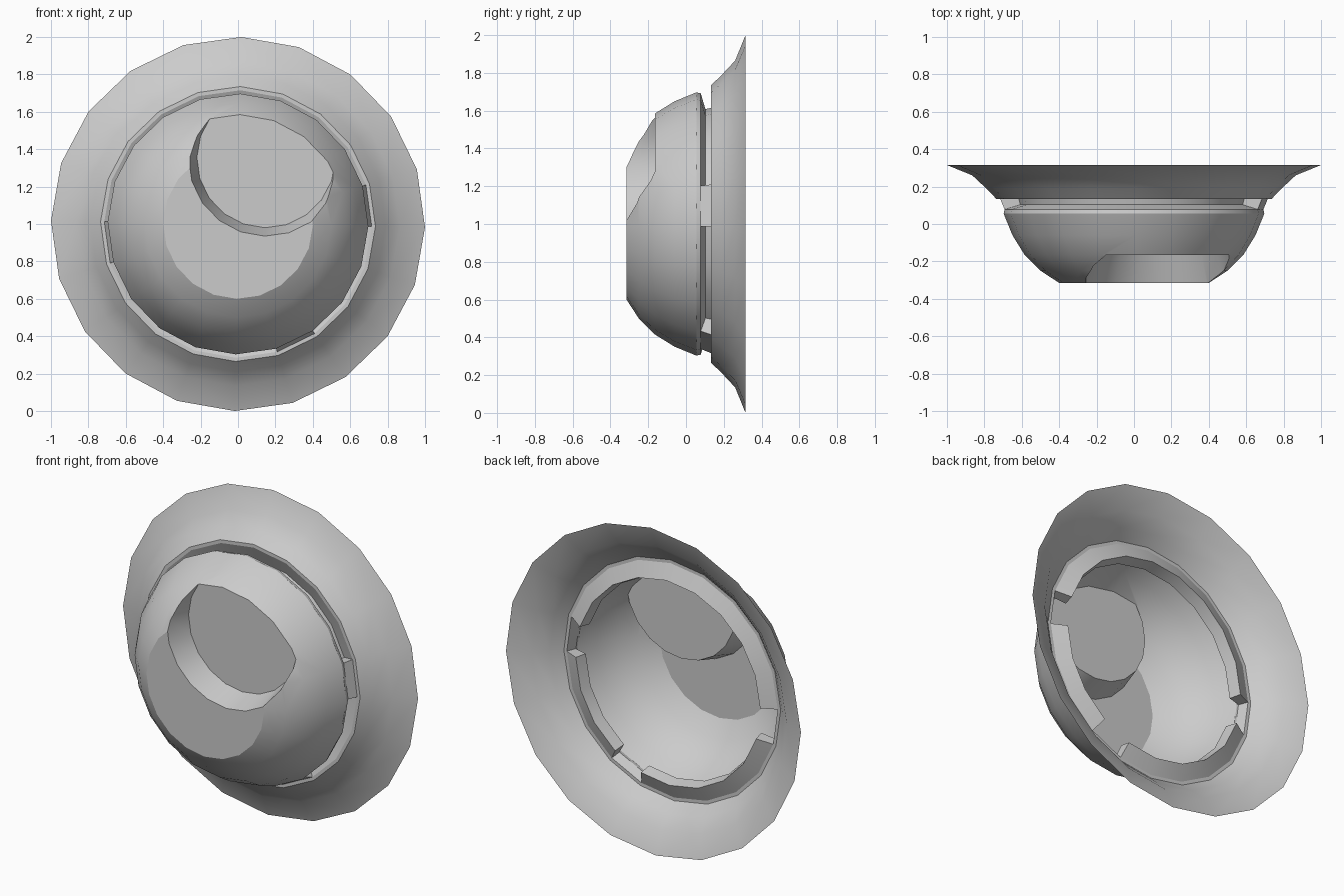
import bpy, bmesh, math

if "Cube" in bpy.data.objects:
    bpy.data.objects.remove(bpy.data.objects["Cube"])

SIDES = 20
TURN = math.radians(-1)


def ring_point(r, y, k, cx=0.0, cz=1.0):
    a = TURN + 2 * math.pi * k / SIDES
    return (cx + r * math.cos(a), y, cz + r * math.sin(a))


def finish(bm, name, smooth=True):
    bmesh.ops.remove_doubles(bm, verts=bm.verts, dist=1e-5)
    bmesh.ops.recalc_face_normals(bm, faces=bm.faces)
    mesh = bpy.data.meshes.new(name)
    bm.to_mesh(mesh)
    bm.free()
    obj = bpy.data.objects.new(name, mesh)
    bpy.context.collection.objects.link(obj)
    if smooth:
        shade(obj)
    return obj


def shade(obj, angle=30):
    bpy.ops.object.select_all(action='DESELECT')
    obj.select_set(True)
    bpy.context.view_layer.objects.active = obj
    bpy.ops.object.shade_smooth_by_angle(angle=math.radians(angle))


def strip(bm, profile, k, **centre):
    # one facet of a lathed (radius, y) profile
    for (r0, y0), (r1, y1) in zip(profile, profile[1:]):
        bm.faces.new([bm.verts.new(ring_point(r, y, j, **centre))
                      for r, y, j in ((r0, y0, k), (r0, y0, k + 1), (r1, y1, k + 1), (r1, y1, k))])


def lathe(name, profile, caps=False, smooth=True, **centre):
    bm = bmesh.new()
    for k in range(SIDES):
        strip(bm, profile, k, **centre)
    if caps:
        for r, y in (profile[0], profile[-1]):
            bm.faces.new([bm.verts.new(ring_point(r, y, k, **centre)) for k in range(SIDES)])
    return finish(bm, name, smooth)


# Bowl, closed while the round recess is cut
bowl = lathe("bowl", [(.40, -.315), (.50, -.25), (.585, -.165), (.65, -.06),
                      (.697, .055), (.692, .078)], caps=True, smooth=False)
cutter = lathe("recess_cutter", [(.37, -.165), (.46, -.465)], caps=True, smooth=False,
               cx=.15, cz=1.35)
mod = bowl.modifiers.new("recess", 'BOOLEAN')
mod.operation = 'DIFFERENCE'
mod.solver = 'EXACT'
mod.object = cutter
bpy.context.view_layer.objects.active = bowl
bowl.select_set(True)
bpy.ops.object.modifier_apply(modifier=mod.name)
bpy.data.objects.remove(cutter)

# Open the back of the bowl
bm = bmesh.new()
bm.from_mesh(bowl.data)
back = [f for f in bm.faces if all(v.co.y > .07 for v in f.verts) and abs(f.normal.y) > .9]
bmesh.ops.delete(bm, geom=back, context='FACES')
bm.to_mesh(bowl.data)
bm.free()
shade(bowl)

# Flared rim
lathe("flange", [(.715, .133), (.735, .133), (.79, .19), (.865, .26), (1.0, .315)])

# Neck: an inward groove broken by three flat tabs, with end walls
groove = [(.692, .078), (.608, .103), (.625, .175), (.715, .133)]
tabs = (0, 10, 16)
bm = bmesh.new()
for k in range(SIDES):
    strip(bm, [groove[0], groove[-1]] if k in tabs else groove, k)
for t in tabs:
    for k in (t, t + 1):
        bm.faces.new([bm.verts.new(ring_point(r, y, k)) for r, y in groove])
finish(bm, "neck_groove")
